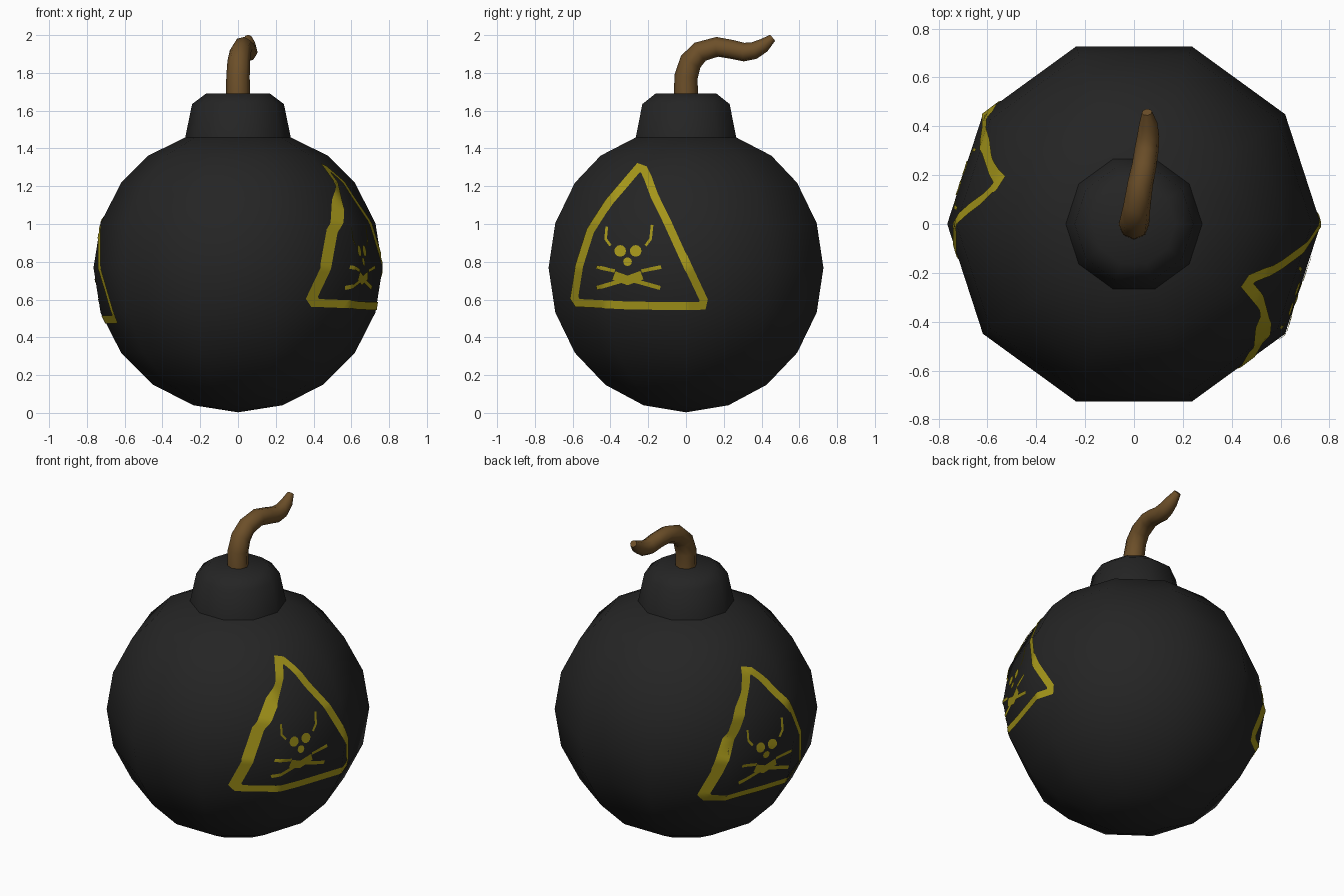
import bpy, bmesh, math
from mathutils import Vector
from mathutils.bvhtree import BVHTree

if "Cube" in bpy.data.objects:
    bpy.data.objects.remove(bpy.data.objects["Cube"])

SIDES, R, CZ = 10, 0.765, 0.768


def material(name, rgb):
    m = bpy.data.materials.new(name)
    m.diffuse_color = (*rgb, 1)
    m.use_nodes = True
    m.node_tree.nodes["Principled BSDF"].inputs["Base Color"].default_value = m.diffuse_color
    return m


black = material("matte black", (0.018, 0.018, 0.018))
brown = material("fuse brown", (0.15, 0.078, 0.022))
yellow = material("warning yellow", (0.37, 0.30, 0.010))


def add_object(name, bm, mat, angle=60):
    me = bpy.data.meshes.new(name)
    bm.to_mesh(me)
    ob = bpy.data.objects.new(name, me)
    bpy.context.collection.objects.link(ob)
    me.materials.append(mat)
    bpy.ops.object.select_all(action='DESELECT')
    ob.select_set(True)
    bpy.context.view_layer.objects.active = ob
    bpy.ops.object.shade_smooth_by_angle(angle=math.radians(angle))
    return ob


def lathe(profile):
    """Spin (radius, z) points round the z axis; radius 0 closes to a point."""
    bm = bmesh.new()
    rings = []
    for r, z in profile:
        n = SIDES if r > 0 else 1
        rings.append([bm.verts.new((r * math.cos(2 * math.pi * i / SIDES),
                                    r * math.sin(2 * math.pi * i / SIDES), z)) for i in range(n)])
    for a, b in zip(rings, rings[1:]):
        for i in range(SIDES):
            j = (i + 1) % SIDES
            quad = [a[i % len(a)], a[j % len(a)], b[j % len(b)], b[i % len(b)]]
            bm.faces.new(list(dict.fromkeys(quad)))
    bmesh.ops.recalc_face_normals(bm, faces=bm.faces)
    return bm


# Round body, ten sides, and the stubby neck on top
ball = [(R * math.sin(math.radians(18 * i)) if i else 0, CZ - R * math.cos(math.radians(18 * i)))
        for i in range(8)]
body_bm = lathe(ball + [(0.475, 1.362), (0.28, 1.458), (0, 1.47)])
tree = BVHTree.FromBMesh(body_bm)
add_object("bomb_body", body_bm, black)
add_object("neck", lathe([(0.28, 1.455), (0.243, 1.635), (0.17, 1.69), (0, 1.69)]), black)

# Bent, tapering fuse
path = [(0, 0, 1.66, .064), (0, 0, 1.78, .062), (.004, .025, 1.86, .060), (.012, .075, 1.912, .056),
        (.026, .165, 1.938, .053), (.042, .24, 1.925, .051), (.052, .307, 1.91, .050),
        (.058, .36, 1.918, .046), (.058, .41, 1.945, .038), (.053, .458, 1.985, .021)]
cu = bpy.data.curves.new("fuse", 'CURVE')
cu.dimensions = '3D'
cu.bevel_depth, cu.bevel_resolution, cu.use_fill_caps = 1.0, 2, True
sp = cu.splines.new('POLY')
sp.points.add(len(path) - 1)
for p, (x, y, z, r) in zip(sp.points, path):
    p.co, p.radius = (x, y, z, 1), r
fuse = bpy.data.objects.new("fuse", cu)
bpy.context.collection.objects.link(fuse)
cu.materials.append(brown)
bpy.ops.object.select_all(action='DESELECT')
fuse.select_set(True)
bpy.context.view_layer.objects.active = fuse
bpy.ops.object.convert(target='MESH')
bpy.ops.object.shade_smooth_by_angle(angle=math.radians(60))


# Warning signs: thin shapes drawn in the (y, z) plane and laid onto the body
def on_right(y, z):
    hit, n, _, _ = tree.ray_cast(Vector((2, y, z)), Vector((-1, 0, 0)))
    return hit + n * 0.005


def on_left(y, z):
    p = on_right(y, z)
    a = math.atan2(p.y, p.x) + math.radians(190)
    d = Vector((math.cos(a), math.sin(a), 0))
    hit, n, _, _ = tree.ray_cast(d * 2 + Vector((0, 0, z - 0.07)), -d)
    return hit + n * 0.005


def stroke(bm, place, pts, half, closed=False):
    pts = [Vector(p) for p in pts]
    n = len(pts)
    # mitred offset at each corner
    offs = []
    for i, p in enumerate(pts):
        a = pts[i - 1] if closed or i else p
        b = pts[(i + 1) % n] if closed or i < n - 1 else p
        d1 = (p - a).normalized() if p != a else (b - p).normalized()
        d2 = (b - p).normalized() if p != b else d1
        n1, n2 = Vector((-d1.y, d1.x)), Vector((-d2.y, d2.x))
        m = (n1 + n2).normalized()
        offs.append(m * half / max(m.dot(n1), 0.5))
    rows = []
    for i in range(n if closed else n - 1):
        j = (i + 1) % n
        k = max(1, math.ceil((pts[j] - pts[i]).length / 0.018))
        for s in range(k):
            rows.append((pts[i].lerp(pts[j], s / k), offs[i].lerp(offs[j], s / k)))
    rows.append((pts[0], offs[0]) if closed else (pts[-1], offs[-1]))
    grid = [[bm.verts.new(place(*(c + o * t))) for t in (-1, 0, 1)] for c, o in rows]
    for a, b in zip(grid, grid[1:]):
        for i in (0, 1):
            bm.faces.new((a[i], a[i + 1], b[i + 1], b[i]))


def dot(bm, place, y, z, r):
    mid = bm.verts.new(place(y, z))
    rim = [bm.verts.new(place(y + r * math.cos(i * math.pi / 6), z + r * math.sin(i * math.pi / 6)))
           for i in range(12)]
    for i in range(12):
        bm.faces.new((mid, rim[i], rim[(i + 1) % 12]))


border = [(-.25, 1.295), (-.222, 1.285), (-.200, 1.24), (-.165, 1.145), (-.09, .993), (0, .795),
          (.092, .60), (.085, .568), (0, .566), (-.3, .569), (-.57, .583), (-.588, .61),
          (-.561, .78), (-.503, .963), (-.405, 1.115)]
for name, place in (("sign_right", on_right), ("sign_left", on_left)):
    bm = bmesh.new()
    stroke(bm, place, border, 0.021, True)
    # eyes and nose
    dot(bm, place, -.347, .857, .031)
    dot(bm, place, -.265, .857, .031)
    dot(bm, place, -.308, .80, .023)
    # cheek lines, jaw and crossed bones
    stroke(bm, place, [(-.418, .985), (-.424, .92), (-.398, .885)], .007)
    stroke(bm, place, [(-.178, .995), (-.186, .92), (-.212, .885)], .007)
    stroke(bm, place, [(-.38, .728), (-.308, .702), (-.232, .73)], .024)
    stroke(bm, place, [(-.47, .772), (-.375, .752)], .009)
    stroke(bm, place, [(-.13, .772), (-.235, .752)], .009)
    stroke(bm, place, [(-.47, .662), (-.34, .700)], .011)
    stroke(bm, place, [(-.135, .662), (-.27, .700)], .011)
    # all faces look outwards
    bm.normal_update()
    for f in bm.faces:
        if f.normal.dot(f.calc_center_median() - Vector((0, 0, CZ))) < 0:
            f.normal_flip()
    add_object(name, bm, yellow)
